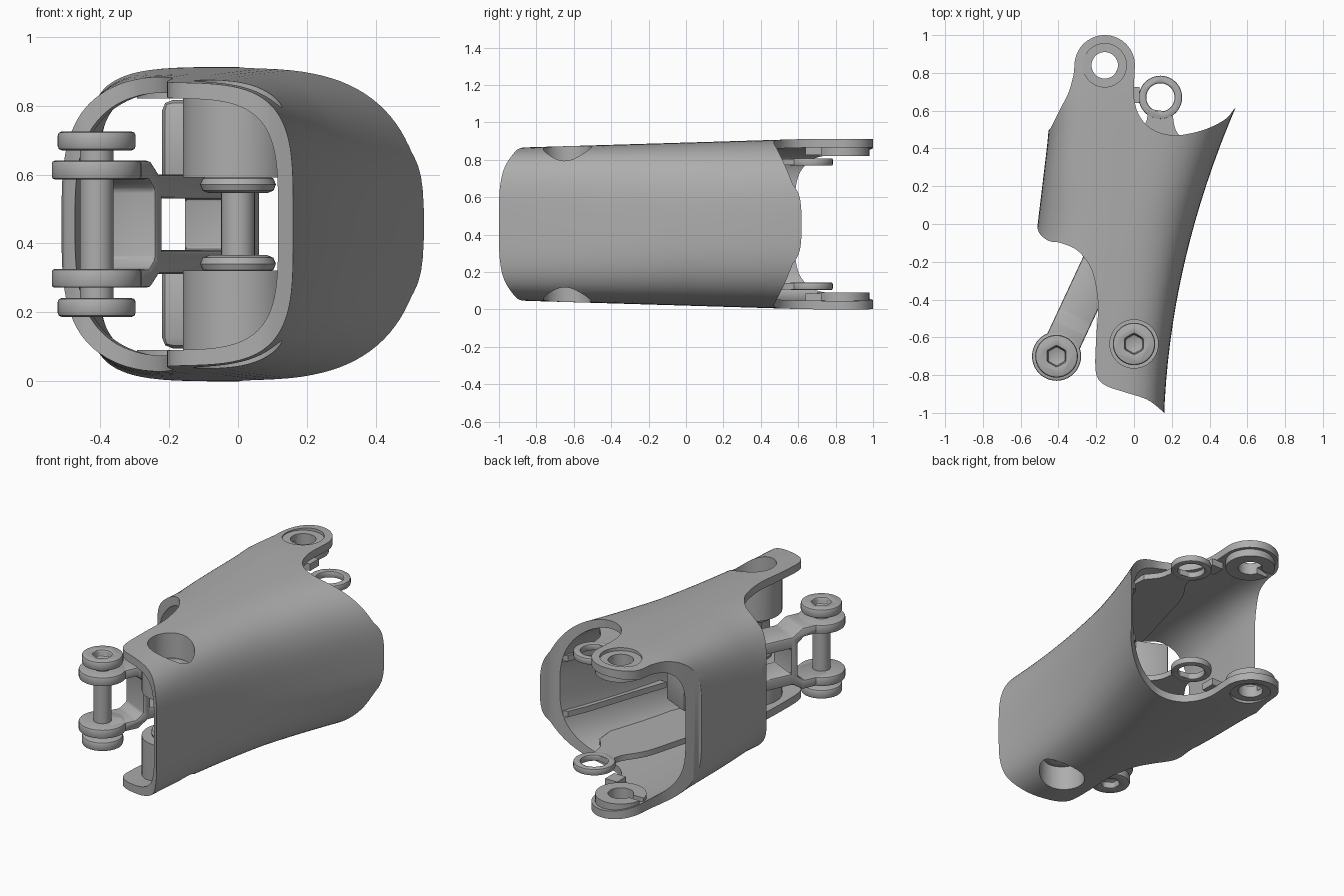
import bpy, bmesh, math
from mathutils import Vector

if "Cube" in bpy.data.objects:
    bpy.data.objects.remove(bpy.data.objects["Cube"], do_unlink=True)

grey = bpy.data.materials.new("satin grey")
grey.use_nodes = True
grey.diffuse_color = (0.42, 0.42, 0.42, 1)
grey.node_tree.nodes["Principled BSDF"].inputs["Base Color"].default_value = (0.42, 0.42, 0.42, 1)
MID = 0.456  # height of the plane of symmetry


def finish(name, bm):
    bmesh.ops.recalc_face_normals(bm, faces=bm.faces)
    mesh = bpy.data.meshes.new(name)
    bm.to_mesh(mesh)
    bm.free()
    mesh.materials.append(grey)
    obj = bpy.data.objects.new(name, mesh)
    bpy.context.collection.objects.link(obj)
    return obj


def activate(obj):
    bpy.ops.object.select_all(action='DESELECT')
    obj.select_set(True)
    bpy.context.view_layer.objects.active = obj


def smooth(obj, bevel=0):
    activate(obj)
    if bevel:
        mod = obj.modifiers.new("edge", 'BEVEL')
        mod.width, mod.segments, mod.limit_method = bevel, 2, 'ANGLE'
        bpy.ops.object.modifier_apply(modifier=mod.name)
    bpy.ops.object.shade_smooth_by_angle(angle=math.radians(32))


def boolean(target, cutter, op='DIFFERENCE'):
    activate(target)
    mod = target.modifiers.new("cut", 'BOOLEAN')
    mod.operation, mod.solver, mod.object = op, 'EXACT', cutter
    bpy.ops.object.modifier_apply(modifier=mod.name)
    bpy.data.objects.remove(cutter, do_unlink=True)


def extrude(name, points, offset):
    """Solid made by sweeping a flat outline along an offset."""
    bm = bmesh.new()
    face = bm.faces.new([bm.verts.new(p) for p in points])
    new = bmesh.ops.extrude_face_region(bm, geom=[face])['geom']
    bmesh.ops.translate(bm, vec=offset, verts=[v for v in new if isinstance(v, bmesh.types.BMVert)])
    return finish(name, bm)


def prism(name, pts, a, b):
    """Plan outline extruded between two heights measured from the middle plane."""
    return extrude(name, [(x, y, MID + min(a, b)) for x, y in pts], (0, 0, abs(b - a)))


def circle(centre, r, n=40, start=0.0, end=math.tau):
    steps = n if end - start > 6.28 else n - 1
    return [(centre[0] + r * math.cos(start + (end - start) * i / steps),
             centre[1] + r * math.sin(start + (end - start) * i / steps)) for i in range(n)]


def spline(pts, steps=5):
    """Catmull-Rom curve through the points."""
    p = [Vector(q) for q in [pts[0]] + pts + [pts[-1]]]
    out = []
    for a, b, c, d in zip(p, p[1:], p[2:], p[3:]):
        for i in range(steps):
            t = i / steps
            out.append(tuple(b + (c - a) * t / 2 + (2 * a - 5 * b + 4 * c - d) * t * t / 2
                             + (3 * b - a - 3 * c + d) * t ** 3 / 2))
    return out + [pts[-1]]


def loft(name, inset, n=96, sections=23):
    """Tapered sleeve with rounded, slightly lopsided cross-sections."""
    bm = bmesh.new()
    rings = []
    for k in range(sections):
        y = -1.15 + 2.3 * k / (sections - 1)
        if inset:
            y *= 1.1
        right = 0.32 + 0.28 * y + 0.12 * y * y - inset
        left = -0.51 + 0.12 * min(y, 0.5) + inset
        half = min(0.436 + 0.03 * y, 0.456) - inset
        c, w = (left + right) / 2, (right - left) / 2
        blend = min(max(y / 0.6, 0), 1)
        boxy = min(max(-y, 0), 1)
        ring = []
        for i in range(n):
            a = math.tau * (i + 0.5) / n
            co, si = math.cos(a), math.sin(a)
            e = 2 / ((3 + boxy) if co > 0 else (3 + 2 * blend))
            ring.append(bm.verts.new((c + math.copysign(abs(co) ** e, co) * w, y,
                                      MID + math.copysign(abs(si) ** e, si) * half)))
        rings.append(ring)
    for a, b in zip(rings, rings[1:]):
        for i in range(n):
            bm.faces.new((a[i], a[(i + 1) % n], b[(i + 1) % n], b[i]))
    bm.faces.new(rings[0])
    bm.faces.new(rings[-1])
    return finish(name, bm)


EAR, BORE, TAB, LINK = (-0.155, 0.84), (0, -0.635), (0.14, 0.67), (-0.41, -0.7)

# Sleeve: lofted body trimmed by its plan outline
outline = spline([(0.75, 0.82), (0.55, 0.63), (0.49, 0.56), (0.4, 0.51), (0.3, 0.48), (0.2, 0.47),
                  (0.1, 0.5), (0.03, 0.57), (0, 0.67), (0.003, 0.8)])
outline += circle(EAR, 0.16, 24, 0, math.pi)
outline += spline([(-0.32, 0.79), (-0.345, 0.7), (-0.39, 0.61), (-0.44, 0.51)])
outline += [(-0.47, 0.48), (-0.65, 0.47), (-0.65, 0.02)]
outline += spline([(-0.515, 0), (-0.5, -0.05), (-0.45, -0.09), (-0.39, -0.1), (-0.3, -0.14),
                   (-0.23, -0.23), (-0.2, -0.34), (-0.19, -0.45), (-0.2, -0.6), (-0.205, -0.75),
                   (-0.19, -0.82), (-0.14, -0.86), (-0.05, -0.89), (0.07, -0.93), (0.15, -0.99)])
outline += [(0.25, -1.09), (1, -1.09), (1, 0.82)]
sleeve = loft("sleeve", 0)
boolean(sleeve, prism("plan", outline, -1, 1), 'INTERSECT')

# Hollow, leaving the screw bosses and the ribs on the inner wall
hollow = loft("hollow", 0.046)
rib = [(0.2, -0.1), (0.27, 0.1), (0.37, 0.4), (0.425, 0.53), (0.8, 0.53), (0.8, -0.1)]
for s in (1, -1):
    boolean(hollow, prism("boss", circle(BORE, 0.16, 48), s * 0.135, s * 0.7))
    boolean(hollow, prism("rib", rib, s * 0.15, s * 0.185))
boolean(sleeve, hollow)
for s in (1, -1):
    for centre, r, depth in ((BORE, 0.128, 0.22), (EAR, 0.115, 0.437), (EAR, 0.07, 0.3)):
        boolean(sleeve, prism("bore", circle(centre, r, 48), s * depth, s * 0.8))
smooth(sleeve)


def add_pair(name, pts, near, far, holes=(), bevel=0):
    """Matching plates above and below the middle plane."""
    for side, s in (("upper", 1), ("lower", -1)):
        obj = prism(side + "_" + name, pts, s * near, s * far)
        for hole, depth in holes:
            boolean(obj, prism("hole", hole, s * depth, s * 0.9))
        smooth(obj, bevel)


def box(x0, x1, y0, y1):
    return [(x0, y0), (x1, y0), (x1, y1), (x0, y1)]


# Collars under the bosses
add_pair("boss_collar", circle(BORE, 0.11), 0.09, 0.14, bevel=0.03)

# Ear washers with a slot, and small stops beside them
add_pair("ear_washer", circle(EAR, 0.14), 0.365, 0.42,
         [(circle(EAR, 0.07), 0.2), (box(-0.33, -0.21, 0.82, 0.86), 0.2)])
add_pair("ear_stop", box(-0.05, 0.03, 0.64, 0.725), 0.37, 0.412)

# Inner bracket with its ring tabs
add_pair("ring_tab", circle(TAB, 0.115), 0.312, 0.352, [(circle(TAB, 0.075), 0.2)], 0.008)
bracket = spline([(0.075, 0.61), (0.06, 0.53), (-0.02, 0.4), (-0.08, 0.2), (-0.15, -0.05), (-0.19, -0.23)])
bracket += [(0.1, -0.25), (0.17, -0.1), (0.23, 0.1), (0.29, 0.3)]
bracket += spline([(0.28, 0.42), (0.22, 0.5), (0.205, 0.59)])
add_pair("bracket_plate", bracket, 0.315, 0.349)
add_pair("bracket_wall", box(-0.22, 0.03, -0.24, -0.17), 0.11, 0.36, bevel=0.03)

# Screws with hexagonal sockets, and the pins joining them
for name, centre, r, near, far in (("sleeve_screw", BORE, 0.112, 0.2, 0.28),
                                   ("link_screw", LINK, 0.113, 0.214, 0.269)):
    add_pair(name, circle(centre, r), near, far,
             [(circle(centre, 0.055, 6, math.pi / 6, math.pi / 6 + math.tau), far - 0.04)], 0.012)
    smooth(prism(name + "_pin", circle(centre, 0.049, 24), -near - 0.01, near + 0.01))

# Forked link: side profile swept across its width, with a window and rounded eyes
along = Vector((0.42, 0.9, 0)).normalized()
across = Vector((along.y, -along.x, 0))


def sweep(name, profile, half_width):
    base = Vector((*LINK, MID)) - across * half_width
    return extrude(name, [base + along * t + Vector((0, 0, z)) for t, z in profile],
                   across * half_width * 2)


upper = [(0, 0.184), (0.17, 0.184), (0.23, 0.144), (0.92, 0.144)]
fork = [(0, 0.13), (0.16, 0.13), (0.2, 0.1)]
link = sweep("forked_link", upper + [(t, -z) for t, z in reversed(upper)]
             + [(t, -z) for t, z in fork] + fork[::-1], 0.095)
boolean(link, sweep("window", box(0.245, 0.8, -0.075, 0.075), 0.3))
smooth(link, 0.01)
add_pair("link_eye", circle(LINK, 0.13), 0.13, 0.184, bevel=0.008)
